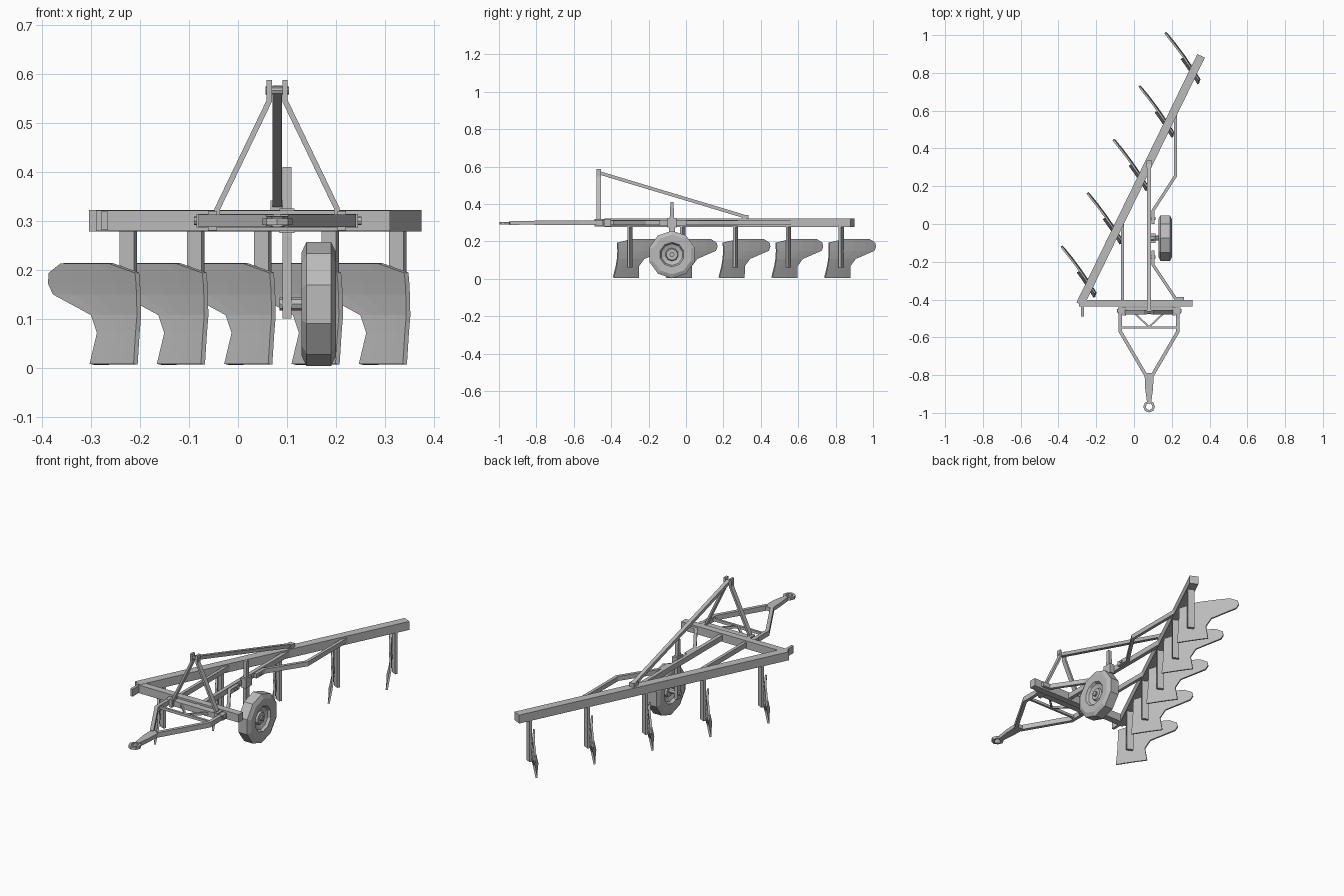
import bpy, bmesh, math
from mathutils import Vector

cube = bpy.data.objects.get("Cube")
if cube:
    bpy.data.objects.remove(cube)

steel = bpy.data.materials.new("grey_steel")
steel.use_nodes = True
GREY = (0.5, 0.5, 0.5, 1)
steel.diffuse_color = GREY
steel.node_tree.nodes["Principled BSDF"].inputs["Base Color"].default_value = GREY


def finish(name, bm):
    bmesh.ops.recalc_face_normals(bm, faces=bm.faces)
    mesh = bpy.data.meshes.new(name)
    bm.to_mesh(mesh)
    bm.free()
    mesh.materials.append(steel)
    obj = bpy.data.objects.new(name, mesh)
    bpy.context.collection.objects.link(obj)
    return obj


def bar(name, path, width, height, up=(0, 0, 1)):
    """Sweep a rectangle along a path with mitred bends; widths may vary per point."""
    pts, up = [Vector(p) for p in path], Vector(up)
    widths = width if isinstance(width, (list, tuple)) else [width] * len(pts)
    bm, rings = bmesh.new(), []
    for i, p in enumerate(pts):
        t_in = (p - pts[i - 1]).normalized() if i else (pts[1] - p).normalized()
        t_out = (pts[i + 1] - p).normalized() if i < len(pts) - 1 else t_in
        t = (t_in + t_out).normalized()
        side = t.cross(up).normalized()
        rise = side.cross(t) * height / 2
        side = side * widths[i] / 2 / t.dot(t_in)
        rings.append([bm.verts.new(p + a * side + b * rise)
                      for a, b in ((-1, -1), (1, -1), (1, 1), (-1, 1))])
    for r, s in zip(rings, rings[1:]):
        for k in range(4):
            bm.faces.new((r[k], r[k - 1], s[k - 1], s[k]))
    bm.faces.new(rings[0])
    bm.faces.new(rings[-1][::-1])
    return finish(name, bm)


def lathe(name, profile, centre, axis, sides):
    """Spin a closed (offset, radius) profile around the x or z axis."""
    bm, rings = bmesh.new(), []
    for k in range(sides):
        a = 2 * math.pi * k / sides
        c, s = math.cos(a), math.sin(a)
        rings.append([bm.verts.new(Vector(centre) + Vector(
            (o, r * s, r * c) if axis == "x" else (r * s, r * c, o))) for o, r in profile])
    n = len(profile)
    for k in range(sides):
        for j in range(n):
            bm.faces.new((rings[k - 1][j], rings[k][j],
                          rings[k][(j + 1) % n], rings[k - 1][(j + 1) % n]))
    return finish(name, bm)


def rod(name, x0, x1, y, z, radius, sides=8):
    return lathe(name, [(x0, 0.001), (x0, radius), (x1, radius), (x1, 0.001)], (0, y, z), "x", sides)


# Main frame
BEAM_START, BEAM_END = Vector((-0.285, -0.425, 0.3)), Vector((0.355, 0.89, 0.3))
along = (BEAM_END - BEAM_START).normalized()
bar("diagonal_beam", [BEAM_START, BEAM_END], 0.044, 0.044)
bar("front_beam", [(-0.29, -0.42, 0.3), (0.31, -0.42, 0.3)], 0.036, 0.042)
bar("centre_rail", [(0.08, -0.47, 0.3), (0.08, 0.34, 0.3)], 0.02, 0.028)
bar("short_rail", [(-0.06, -0.42, 0.3), (-0.06, 0.03, 0.3)], 0.016, 0.026)
bar("corner_stub", [(-0.273, -0.42, 0.3), (-0.273, -0.49, 0.3)], 0.014, 0.038)
bar("rear_side_brace", [(0.22, 0.6, 0.3), (0.22, 0.255, 0.3), (0.1, 0.07, 0.3), (0.1, 0, 0.3)],
    0.016, 0.024)
bar("front_side_brace", [(0.1, -0.14, 0.3), (0.1, -0.215, 0.3), (0.22, -0.395, 0.3),
                         (0.265, -0.395, 0.3)], 0.016, 0.024)
for i, y in enumerate((0.03, -0.175)):
    rod(f"brace_bolt_{i + 1}", 0.085, 0.114, y, 0.3, 0.008)


# Plough bodies: shank and curved mouldboard, rows of (height, outer x, inner x)
ROWS = ((0.007, -0.075, 0.015), (0.07, -0.06, 0.019), (0.107, -0.072, 0.022),
        (0.15, -0.15, 0.021), (0.172, -0.16, 0.02), (0.194, -0.159, 0.018),
        (0.213, -0.135, -0.035))
LEAD = (-0.1, -0.078, -0.067, -0.066, -0.069, -0.073, -0.076)


def mouldboard(name, origin):
    bm, grid, cols = bmesh.new(), [], 5
    for (z, left, right), lead in zip(ROWS, LEAD):
        row = []
        for c in range(cols):
            x = right + (left - right) * c / (cols - 1)
            u = (0.022 - x) / 0.18
            y = lead + 0.25 * u + 0.045 * u * (1 - u)
            row.append(bm.verts.new((origin.x + x, origin.y + y, z)))
        grid.append(row)
    for a, b in zip(grid, grid[1:]):
        for c in range(cols - 1):
            bm.faces.new((a[c], a[c + 1], b[c + 1], b[c]))
    obj = finish(name, bm)
    solid = obj.modifiers.new("thickness", "SOLIDIFY")
    solid.thickness = 0.01
    solid.offset = 0


for i in range(5):
    p = BEAM_START + along * ((0.125 + 0.2825 * i) / along.y)
    bar(f"shank_{i + 1}", [(p.x, p.y, 0.06), (p.x, p.y, 0.29)], 0.033, 0.014, up=along)
    mouldboard(f"mouldboard_{i + 1}", p)

# Depth wheel on its adjustable post
WY, WZ = -0.075, 0.13
lathe("wheel", [(-0.025, 0.127), (0.025, 0.127), (0.035, 0.106), (0.033, 0.066), (0.02, 0.058),
                (0.012, 0.035), (0.022, 0.03), (0.022, 0.001), (-0.022, 0.001), (-0.022, 0.03),
                (-0.012, 0.035), (-0.02, 0.058), (-0.033, 0.066), (-0.035, 0.106)],
      (0.165, WY, WZ), "x", 10)
rod("wheel_axle", 0.085, 0.196, WY, WZ, 0.013)
bar("wheel_post", [(0.1, WY, 0.1), (0.1, WY, 0.27), (0.1, WY, 0.41)], (0.03, 0.03, 0.016),
    0.018, up=(1, 0, 0))
bar("post_clamp", [(0.1, -0.1, 0.3), (0.1, -0.05, 0.3)], 0.03, 0.05)

# Headstock: cross bar, bent mast legs, top pin and sloping stay
CX = 0.08
bar("hitch_cross_bar", [(-0.085, -0.46, 0.3), (0.245, -0.46, 0.3)], 0.034, 0.028)
rod("hitch_pin", -0.09, 0.252, -0.46, 0.3, 0.009)
for side, tag in ((-1, "right"), (1, "left")):
    def at(dx, y, z):
        return (CX + side * dx, y, z)
    bar(f"mast_leg_{tag}", [at(0.122, -0.467, 0.285), at(0.122, -0.467, 0.325),
                            at(0.016, -0.467, 0.545), at(0.016, -0.467, 0.588)],
        0.011, 0.024, up=(0, 1, 0))
    bar(f"mast_lug_{tag}", [at(0.132, -0.485, 0.3), at(0.132, -0.44, 0.3)], 0.018, 0.04)
    # Drawbar arm and lattice brace
    bar(f"drawbar_arm_{tag}", [at(0.152, -0.45, 0.3), at(0.152, -0.57, 0.3),
                               at(0.015, -0.805, 0.3)], 0.018, 0.026)
    bar(f"drawbar_brace_{tag}", [at(0.08, -0.47, 0.3), at(0, -0.545, 0.3)], 0.009, 0.012)
rod("mast_pin", 0.056, 0.104, -0.467, 0.566, 0.008)
bar("top_stay", [(CX, -0.467, 0.568), (CX, 0.325, 0.33)], 0.02, 0.018)
bar("stay_bracket", [(CX, 0.3, 0.328), (CX, 0.335, 0.328)], 0.028, 0.028)
bar("drawbar_tie", [(-0.07, -0.548, 0.3), (0.23, -0.548, 0.3)], 0.012, 0.014)

# Towing neck and eye
bar("tow_neck", [(CX, -0.79, 0.3), (CX, -0.87, 0.3), (CX, -0.945, 0.298)],
    (0.048, 0.042, 0.022), 0.02)
lathe("tow_eye", [(-0.007, 0.031), (0.007, 0.031), (0.007, 0.018), (-0.007, 0.018)],
      (CX, -0.967, 0.298), "z", 8)
